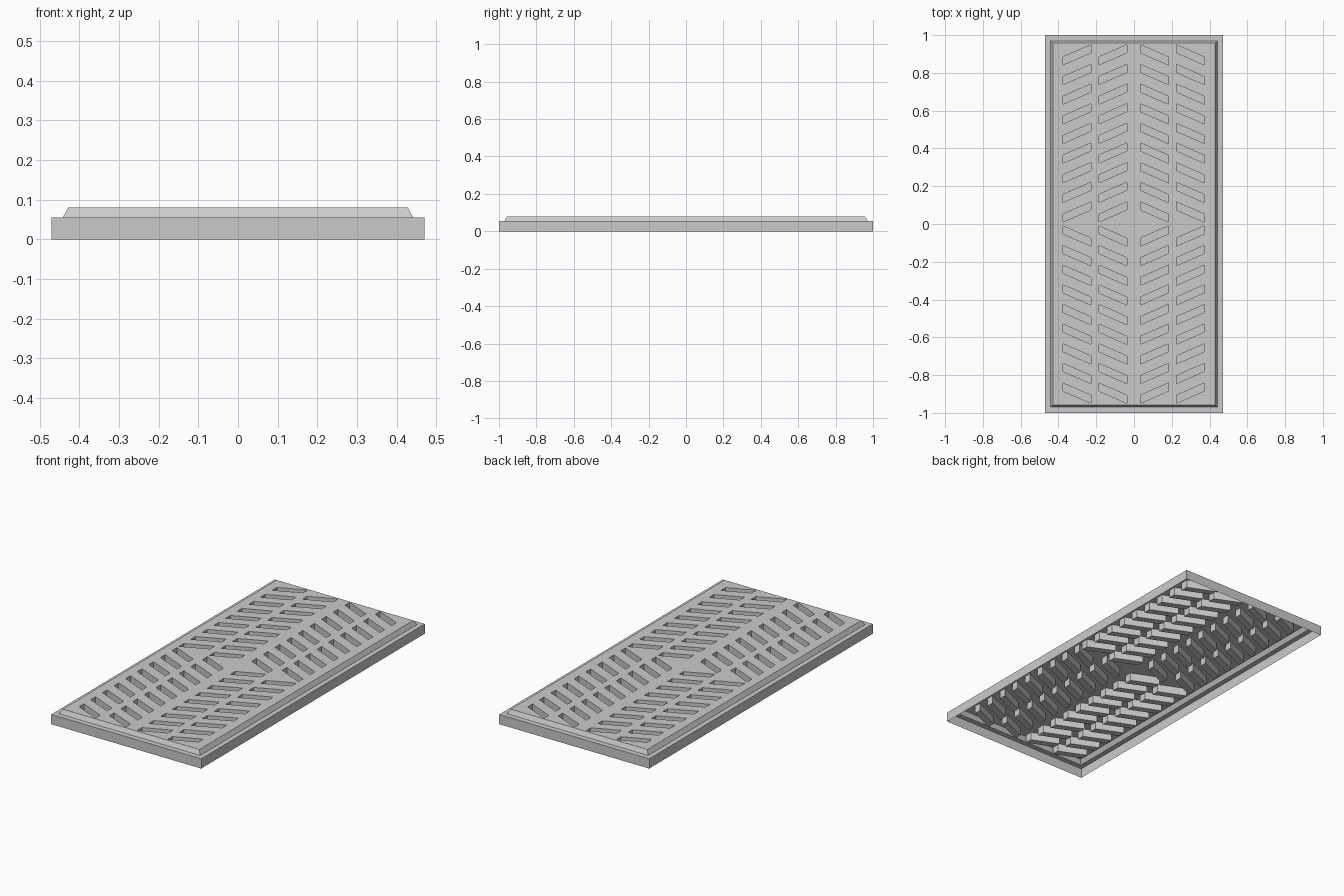
import bpy
import bmesh

cube = bpy.data.objects.get("Cube")
if cube:
    bpy.data.objects.remove(cube, do_unlink=True)

grey = bpy.data.materials.new("light_grey")
grey.use_nodes = True
colour = (0.6, 0.6, 0.6, 1)
grey.diffuse_color = colour
grey.node_tree.nodes["Principled BSDF"].inputs["Base Color"].default_value = colour


def make_object(name, bm):
    bmesh.ops.recalc_face_normals(bm, faces=bm.faces)
    mesh = bpy.data.meshes.new(name)
    bm.to_mesh(mesh)
    bm.free()
    mesh.materials.append(grey)
    obj = bpy.data.objects.new(name, mesh)
    bpy.context.collection.objects.link(obj)
    return obj


def loft(bm, rings):
    """Closed solid through a stack of vertex rings."""
    rings = [[bm.verts.new(p) for p in ring] for ring in rings]
    bm.faces.new(rings[0])
    bm.faces.new(rings[-1])
    for a, b in zip(rings, rings[1:]):
        for i in range(4):
            j = (i + 1) % 4
            bm.faces.new((a[i], a[j], b[j], b[i]))


def rectangle(x, y, z):
    return [(-x, -y, z), (x, -y, z), (x, y, z), (-x, y, z)]


# Stepped body: vertical skirt, flat ledge, sloped edge, raised top
bm = bmesh.new()
loft(bm, [rectangle(0.47, 1, 0), rectangle(0.47, 1, 0.055),
          rectangle(0.442, 0.97, 0.055), rectangle(0.428, 0.957, 0.08)])
panel = make_object("vent_panel", bm)

# Slanted pockets: four columns, mirrored front to back
FLOOR, ABOVE = 0.035, 0.12
WIDTH, RISE, THICK, PITCH = 0.148, 0.065, 0.042, 0.104
bm = bmesh.new()
for x0 in (-0.376, -0.186, 0.034, 0.224):
    left_y, right_y = (0, RISE) if x0 < 0 else (RISE, 0)
    for row in range(9):
        y = 0.01 + row * PITCH
        for side in (1, -1):
            outline = [(x0, side * (y + left_y)),
                       (x0 + WIDTH, side * (y + right_y)),
                       (x0 + WIDTH, side * (y + right_y + THICK)),
                       (x0, side * (y + left_y + THICK))]
            loft(bm, [[(px, py, z) for px, py in outline] for z in (FLOOR, ABOVE)])
cutter = make_object("slot_cutter", bm)
cutter.hide_render = True

# Cut the pockets and bake the result
cut = panel.modifiers.new("slots", 'BOOLEAN')
cut.operation = 'DIFFERENCE'
cut.solver = 'EXACT'
cut.object = cutter
bpy.context.view_layer.update()
depsgraph = bpy.context.evaluated_depsgraph_get()
baked = bpy.data.meshes.new_from_object(panel.evaluated_get(depsgraph))
panel.modifiers.clear()
panel.data = baked
bpy.data.objects.remove(cutter, do_unlink=True)

# Open the underside so the panel is a thin pressed sheet
bm = bmesh.new()
bm.from_mesh(baked)
base = [f for f in bm.faces if all(v.co.z < 0.001 for v in f.verts)]
bmesh.ops.delete(bm, geom=base, context='FACES')
bm.to_mesh(baked)
bm.free()
